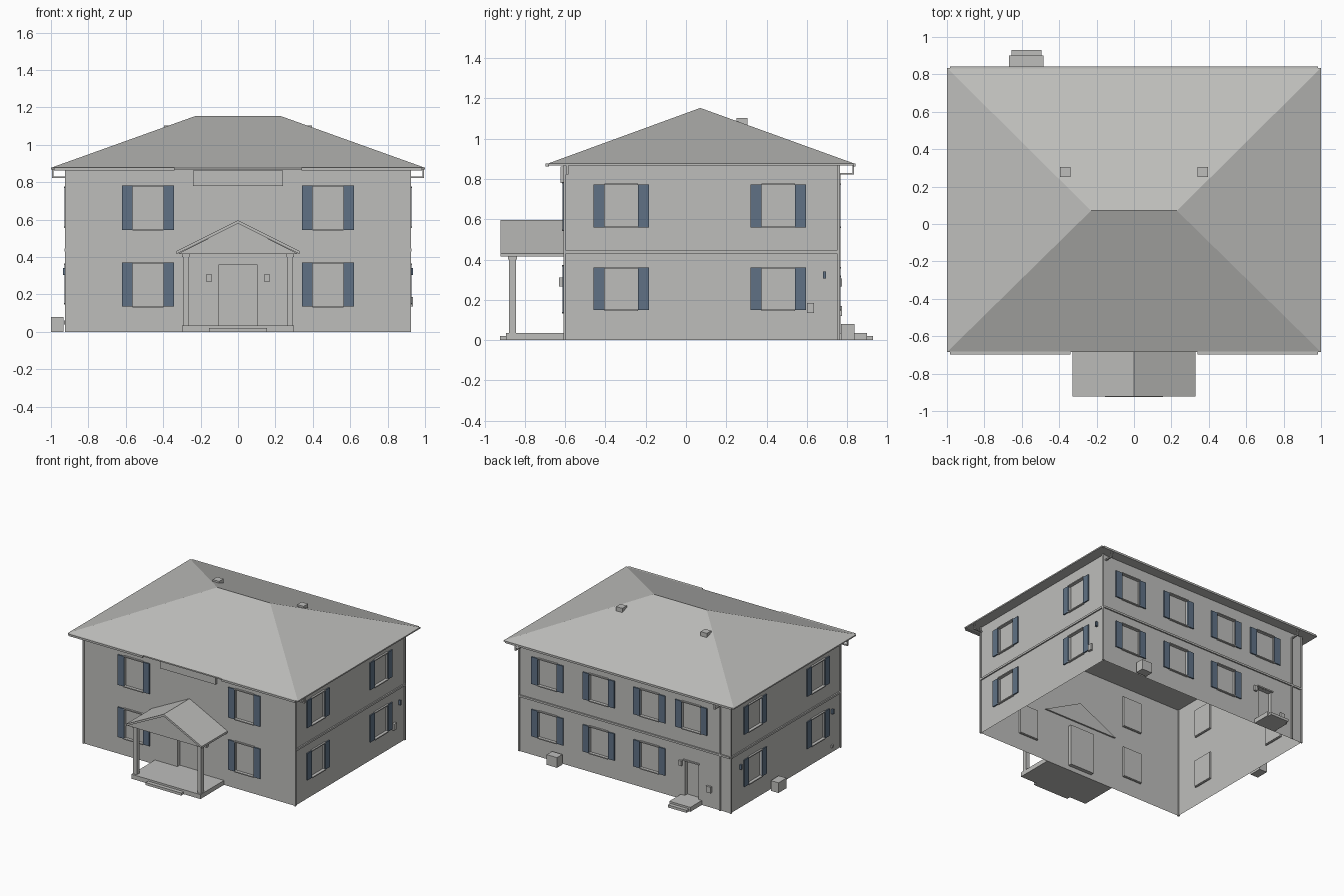
import bpy, bmesh
from mathutils import Matrix, Vector

if "Cube" in bpy.data.objects:
    bpy.data.objects.remove(bpy.data.objects["Cube"], do_unlink=True)


def material(name, rgb):
    m = bpy.data.materials.new(name)
    m.use_nodes = True
    m.diffuse_color = (*rgb, 1)
    m.node_tree.nodes["Principled BSDF"].inputs["Base Color"].default_value = (*rgb, 1)
    return m


GREY = material("plain_grey", (0.515, 0.515, 0.5))
BLUE = material("slate_blue", (0.115, 0.167, 0.235))


def finish(name, bm, mat, recalc=True):
    if recalc:
        bmesh.ops.recalc_face_normals(bm, faces=bm.faces)
    me = bpy.data.meshes.new(name)
    bm.to_mesh(me)
    bm.free()
    me.materials.append(mat)
    ob = bpy.data.objects.new(name, me)
    bpy.context.scene.collection.objects.link(ob)


def box(name, x, y, z, mat=GREY, frame=Matrix()):
    """Box from three (low, high) ranges, placed in a frame."""
    bm = bmesh.new()
    bmesh.ops.create_cube(bm, size=1)
    for v in bm.verts:
        v.co = frame @ Vector([(r[0] + r[1]) / 2 + c * (r[1] - r[0])
                               for r, c in zip((x, y, z), v.co)])
    finish(name, bm, mat)


def prism(name, profile, y0, y1):
    """Extrude an x-z profile along y."""
    bm = bmesh.new()
    a, b = [[bm.verts.new((x, y, z)) for x, z in profile] for y in (y0, y1)]
    bm.faces.new(a)
    bm.faces.new(b)
    for i in range(len(a)):
        j = (i + 1) % len(a)
        bm.faces.new((a[i], a[j], b[j], b[i]))
    finish(name, bm, GREY)


def add_face(bm, pts, want):
    f = bm.faces.new([bm.verts.new(p) for p in pts])
    f.normal_update()
    if f.normal.dot(want) < 0:
        f.normal_flip()


X, Y0, Y1, TOP, DEEP = 0.917, -0.602, 0.757, 0.87, 0.015


def frame(origin, u, out):
    """Wall space: u along the wall, second axis outward, z up."""
    m = Matrix((u, out, (0, 0, 1))).transposed().to_4x4()
    m.translation = origin
    return m


FRONT = frame((0, Y0, 0), (1, 0, 0), (0, -1, 0))
BACK = frame((0, Y1, 0), (1, 0, 0), (0, 1, 0))
RIGHT = frame((X, 0, 0), (0, 1, 0), (1, 0, 0))
LEFT = frame((-X, 0, 0), (0, 1, 0), (-1, 0, 0))


def wall(name, fr, u0, u1, wins, doors):
    """Wall sheet with a recessed panel for every window and door."""
    bm = bmesh.new()
    holes = wins + doors
    us = sorted({u0, u1, *[u for h in holes for u in h[:2]]})
    zs = sorted({0, TOP, *[z for h in holes for z in h[2:]]})
    out = fr.to_3x3() @ Vector((0, 1, 0))

    def quad(a, b, c, d, depth):
        return [fr @ Vector((u, depth, z)) for u, z in ((a, c), (b, c), (b, d), (a, d))]

    for a, b in zip(us, us[1:]):
        for c, d in zip(zs, zs[1:]):
            u, z = (a + b) / 2, (c + d) / 2
            if not any(h[0] < u < h[1] and h[2] < z < h[3] for h in holes):
                add_face(bm, quad(a, b, c, d, 0), out)
    for h in holes:
        rim, pane = quad(*h, 0), quad(*h, -DEEP * (2 if h in doors else 1))
        add_face(bm, pane, out)
        mid = sum(rim + pane, Vector()) / 8
        for i in range(4):
            j = (i + 1) % 4
            pts = [rim[i], rim[j], pane[j], pane[i]]
            add_face(bm, pts, mid - sum(pts, Vector()) / 4)
    finish(name, bm, GREY, recalc=False)


def trim(name, fr, hole):
    """Pair of shutters, a head and a sill around a window."""
    a, b, c, d = hole
    box(name + "_shutter_a", (a - 0.055, a), (0.002, 0.011), (c, d), BLUE, fr)
    box(name + "_shutter_b", (b, b + 0.055), (0.002, 0.011), (c, d), BLUE, fr)
    for part, z in (("sill", c), ("head", d)):
        box(f"{name}_{part}", (a, b), (-0.01, 0.014), (z - 0.004, z + 0.004), GREY, fr)


def windows(centres, low, high, half=0.083):
    return [(u - half, u + half, *z) for u in centres for z in (low, high)]


# Walls with windows and doors
front_w = windows((-0.481, 0.481), (0.135, 0.37), (0.545, 0.782))
side_w = windows((-0.322, 0.458), (0.149, 0.36), (0.56, 0.773))
back_w = windows((0.67, 0.225, -0.217), (0.149, 0.36), (0.56, 0.773))
back_w.append((-0.663, -0.497, 0.56, 0.773))
front_door = (-0.105, 0.105, 0.035, 0.357)
back_door = (-0.64, -0.52, 0.035, 0.31)
for name, fr, a, b, wins, doors in (
        ("front", FRONT, -X, X, front_w, [front_door]),
        ("back", BACK, -X, X, back_w, [back_door]),
        ("right", RIGHT, Y0, Y1, side_w, []),
        ("left", LEFT, Y0, Y1, side_w, [])):
    wall(name + "_wall", fr, a, b, wins, doors)
    for i, w in enumerate(wins):
        trim(f"{name}_window_{i}", fr, w)
    if name != "front":
        box(name + "_band", (a, b), (0.001, 0.011), (0.43, 0.445), GREY, fr)

# Hipped roof with a flat soffit
bm = bmesh.new()
low, eave = [[bm.verts.new((x, y, z)) for x, y in
              ((-1, -0.685), (1, -0.685), (1, 0.835), (-1, 0.835))] for z in (0.867, 0.877)]
ridge = [bm.verts.new((x, 0.071, 1.153)) for x in (-0.23, 0.23)]
bm.faces.new(low)
for i in range(4):
    j = (i + 1) % 4
    bm.faces.new((low[i], low[j], eave[j], eave[i]))
bm.faces.new((eave[0], eave[1], ridge[1], ridge[0]))
bm.faces.new((eave[2], eave[3], ridge[0], ridge[1]))
bm.faces.new((eave[1], eave[2], ridge[1]))
bm.faces.new((eave[3], eave[0], ridge[0]))
finish("hipped_roof", bm, GREY)

# Gutters, roof vents and corner downspouts with elbows
box("back_gutter", (-0.985, 0.985), (0.83, 0.842), (0.863, 0.878))
for s, side, fr in ((-1, "left", LEFT), (1, "right", RIGHT)):
    box(side + "_front_gutter", sorted((s * 0.34, s * 0.985)), (-0.698, -0.68), (0.863, 0.878))
    box(side + "_roof_vent", sorted((s * 0.34, s * 0.395)), (0.25, 0.305), (1.05, 1.102))
    for place, y in (("front", Y0 - 0.002), ("back", Y1 - 0.001)):
        box(f"{side}_{place}_corner", sorted((s * 0.913, s * 0.926)),
            (y - 0.005, y + 0.008), (0, TOP))
    for place, f, u in (("side", fr, -0.59), ("back", BACK, 0.9 if s > 0 else -0.83)):
        tag, w = f"{side}_{place}_elbow", (u - 0.006, u + 0.006)
        box(tag, w, (0.002, 0.077), (0.822, 0.831), GREY, f)
        box(tag + "_drop", w, (0.069, 0.077), (0.822, TOP), GREY, f)
box("back_downspout", (-0.836, -0.824), (0.002, 0.011), (0, 0.83), GREY, BACK)

# Front porch: floor, step, columns, gable roof
box("porch_floor", (-0.3, 0.3), (-0.895, Y0), (0, 0.035))
box("porch_step", (-0.155, 0.155), (-0.925, -0.89), (0, 0.02))
for s, side in ((-1, "left"), (1, "right")):
    box(side + "_column", sorted((s * 0.263, s * 0.295)), (-0.88, -0.845), (0.035, 0.416))
    box(side + "_capital", sorted((s * 0.258, s * 0.3)), (-0.885, -0.84), (0.4, 0.416))
    box(side + "_porch_lamp", sorted((s * 0.142, s * 0.168)), (-0.63, -0.604), (0.267, 0.31))
prism("porch_roof", [(-0.33, 0.415), (-0.33, 0.431), (0, 0.597), (0.33, 0.431),
                     (0.33, 0.415), (0, 0.579)], -0.922, Y0)
prism("porch_pediment", [(-0.322, 0.416), (0.322, 0.416), (0, 0.58)], -0.91, -0.59)
box("front_panel", (-0.24, 0.24), (0.002, 0.022), (0.78, 0.862), GREY, FRONT)

# Back door steps, lintel, lamp and meter
box("back_landing", (-0.668, -0.485), (Y1, 0.9), (0, 0.035))
box("back_step", (-0.655, -0.495), (0.89, 0.93), (0, 0.02))
box("back_lintel", (-0.65, -0.51), (0.001, 0.012), (0.31, 0.32), GREY, BACK)
box("back_lamp", (-0.5, -0.475), (0.001, 0.017), (0.265, 0.305), GREY, BACK)
box("back_meter", (-0.755, -0.715), (0.001, 0.017), (0.12, 0.168), GREY, BACK)

# Outdoor units and small side fittings
box("back_outdoor_unit", (0.535, 0.625), (0.013, 0.08), (0, 0.08), GREY, BACK)
box("left_outdoor_unit", (0.18, 0.28), (0.016, 0.083), (0, 0.08), GREY, LEFT)
box("right_meter", (0.602, 0.637), (0.001, 0.018), (0.135, 0.185), GREY, RIGHT)
box("right_lamp", (0.68, 0.695), (0.001, 0.018), (0.305, 0.34), BLUE, RIGHT)
box("left_vent", (-0.51, -0.49), (0.001, 0.012), (0.04, 0.06), GREY, LEFT)
for i, u in enumerate((0.64, -0.5)):
    box(f"left_lamp_{i}", (u - 0.008, u + 0.008), (0.001, 0.018), (0.305, 0.34), BLUE, LEFT)
